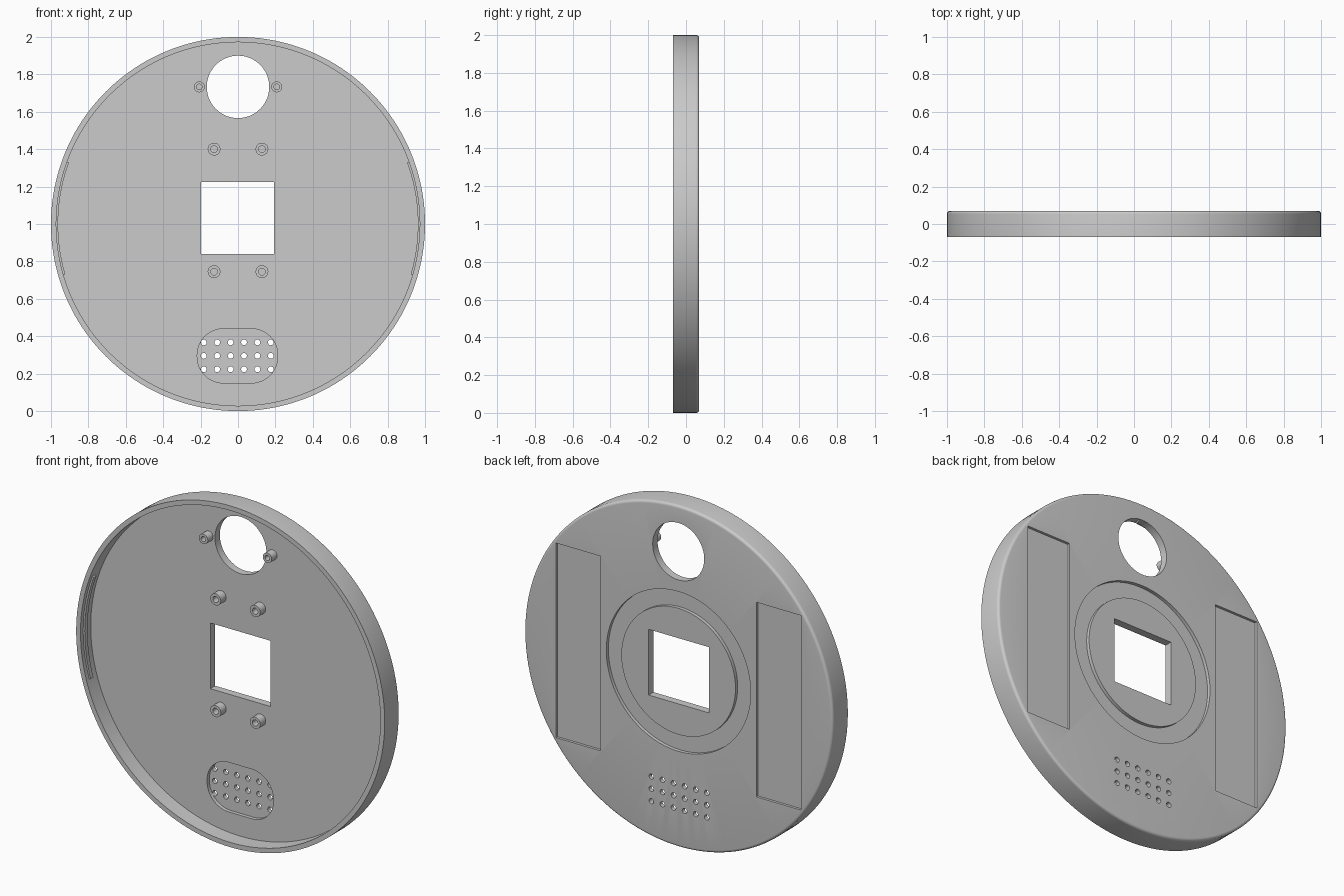
import bpy, bmesh, math
from mathutils import Matrix, Vector

if "Cube" in bpy.data.objects:
    bpy.data.objects.remove(bpy.data.objects["Cube"])

BACK, FRONT, FLOOR = 0.07, -0.07, 0.025   # y of back face, rim edge, inner floor
grey = bpy.data.materials.new("grey plastic")
grey.diffuse_color = (0.6, 0.6, 0.6, 1)
grey.use_nodes = True
grey.node_tree.nodes["Principled BSDF"].inputs["Base Color"].default_value = grey.diffuse_color


def make(name, bm):
    bmesh.ops.recalc_face_normals(bm, faces=bm.faces)
    me = bpy.data.meshes.new(name)
    bm.to_mesh(me)
    bm.free()
    me.materials.append(grey)
    ob = bpy.data.objects.new(name, me)
    bpy.context.collection.objects.link(ob)
    return ob


def prism(bm, pts, y0, y1):
    """Extrude an (x, z) outline from y0 to y1."""
    a = [bm.verts.new((x, y0, z)) for x, z in pts]
    b = [bm.verts.new((x, y1, z)) for x, z in pts]
    bm.faces.new(a)
    bm.faces.new(b[::-1])
    n = len(pts)
    for i in range(n):
        j = (i + 1) % n
        bm.faces.new((a[i], b[i], b[j], a[j]))


def lathe(bm, profile, cx, cz, n):
    """Spin a closed or axis-ended (r, y) profile about the y axis."""
    rings = []
    for r, y in profile:
        if r == 0:
            rings.append([bm.verts.new((cx, y, cz))] * n)
        else:
            rings.append([bm.verts.new((cx + r * math.cos(t), y, cz + r * math.sin(t)))
                          for t in (2 * math.pi * i / n for i in range(n))])
    pairs = list(zip(rings, rings[1:]))
    if profile[0][0] > 0:
        pairs.append((rings[-1], rings[0]))
    for a, b in pairs:
        for i in range(n):
            j = (i + 1) % n
            vs = list(dict.fromkeys((a[i], a[j], b[j], b[i])))
            bm.faces.new(vs)


def circle(cx, cz, r, n):
    return [(cx + r * math.cos(2 * math.pi * i / n), cz + r * math.sin(2 * math.pi * i / n))
            for i in range(n)]


def rect(x0, x1, z0, z1):
    return [(x0, z0), (x1, z0), (x1, z1), (x0, z1)]


def rounded(x0, x1, z0, z1, r, n=12):
    pts = []
    for k, (cx, cz) in enumerate(((x1 - r, z1 - r), (x0 + r, z1 - r),
                                  (x0 + r, z0 + r), (x1 - r, z0 + r))):
        for i in range(n + 1):
            t = math.pi / 2 * (k + i / n)
            pts.append((cx + r * math.cos(t), cz + r * math.sin(t)))
    return pts


def cut(ob, bm):
    cutter = make("cutter", bm)
    cutter.hide_render = True
    mod = ob.modifiers.new("cut", 'BOOLEAN')
    mod.operation, mod.solver, mod.object = 'DIFFERENCE', 'EXACT', cutter
    dg = bpy.context.evaluated_depsgraph_get()
    dg.update()
    me = bpy.data.meshes.new_from_object(ob.evaluated_get(dg))
    ob.modifiers.clear()
    ob.data = me
    bpy.data.objects.remove(cutter)


# Round shell: shallow dish with a filleted back edge
bm = bmesh.new()
f = 0.016
fillet = [(1 - f + f * math.cos(a), BACK - f + f * math.sin(a))
          for a in (math.pi / 2 * i / 5 for i in range(6))]
lathe(bm, [(0, FLOOR), (0.972, FLOOR), (0.972, FRONT), (1, FRONT)] + fillet + [(0, BACK)], 0, 1, 160)
shell = make("round_shell", bm)

# Back face: ring groove and two side pockets
bm = bmesh.new()
lathe(bm, [(0.37, 0.05), (0.468, 0.05), (0.468, 0.1), (0.37, 0.1)], 0, 1.03, 96)
for s in (-1, 1):
    prism(bm, rect(*sorted((s * 0.505, s * 0.793)), 0.43, 1.57), 0.055, 0.1)
cut(shell, bm)

# Front: speaker recess
bm = bmesh.new()
prism(bm, rounded(-0.218, 0.212, 0.15, 0.44, 0.14), -0.03, 0.046)
cut(shell, bm)

# Through openings: round hole, square window, speaker grille
bm = bmesh.new()
prism(bm, circle(0, 1.733, 0.167, 64), -0.1, 0.1)
prism(bm, rect(-0.197, 0.193, 0.84, 1.225), -0.1, 0.1)
for i in range(6):
    for j in range(3):
        prism(bm, circle(-0.183 + 0.0717 * i, 0.223 + 0.072 * j, 0.0155, 16), -0.1, 0.1)
cut(shell, bm)

# Cable slot through the lower rim wall
bm = bmesh.new()
bmesh.ops.create_cube(bm, size=1)
ang = math.radians(219)
bm.transform(Matrix.Translation((0.985 * math.cos(ang), -0.02, 1 + 0.985 * math.sin(ang)))
             @ Matrix.Rotation(-ang, 4, 'Y') @ Matrix.Diagonal((0.12, 0.07, 0.11, 1)))
cut(shell, bm)
parts = [shell]

# Screw bosses standing on the inner floor
for label, zs, dx, ro, ri in (("hole_boss", (1.733,), 0.207, 0.029, 0.015),
                              ("window_boss", (0.745, 1.4), 0.128, 0.034, 0.018)):
    for z in zs:
        for s in (-1, 1):
            bm = bmesh.new()
            lathe(bm, [(ri, FLOOR + 0.005), (ro, FLOOR + 0.005), (ro, -0.025), (ri, -0.025)],
                  s * dx, z, 32)
            parts.append(make(label, bm))

# Thin curved snap ridges inside the rim
for s in (-1, 1):
    bm = bmesh.new()
    arc = [math.radians(-16.3 + 36.3 * i / 20) for i in range(21)]
    pts = [(s * 0.962 * math.cos(t), 1 + 0.962 * math.sin(t)) for t in arc]
    pts += [(s * 0.977 * math.cos(t), 1 + 0.977 * math.sin(t)) for t in reversed(arc)]
    prism(bm, pts, -0.045, -0.02)
    parts.append(make("snap_ridge", bm))

# Smooth curved walls, keep edges sharp
bpy.ops.object.select_all(action='DESELECT')
for ob in parts:
    ob.select_set(True)
bpy.context.view_layer.objects.active = shell
bpy.ops.object.shade_smooth_by_angle(angle=math.radians(30))
